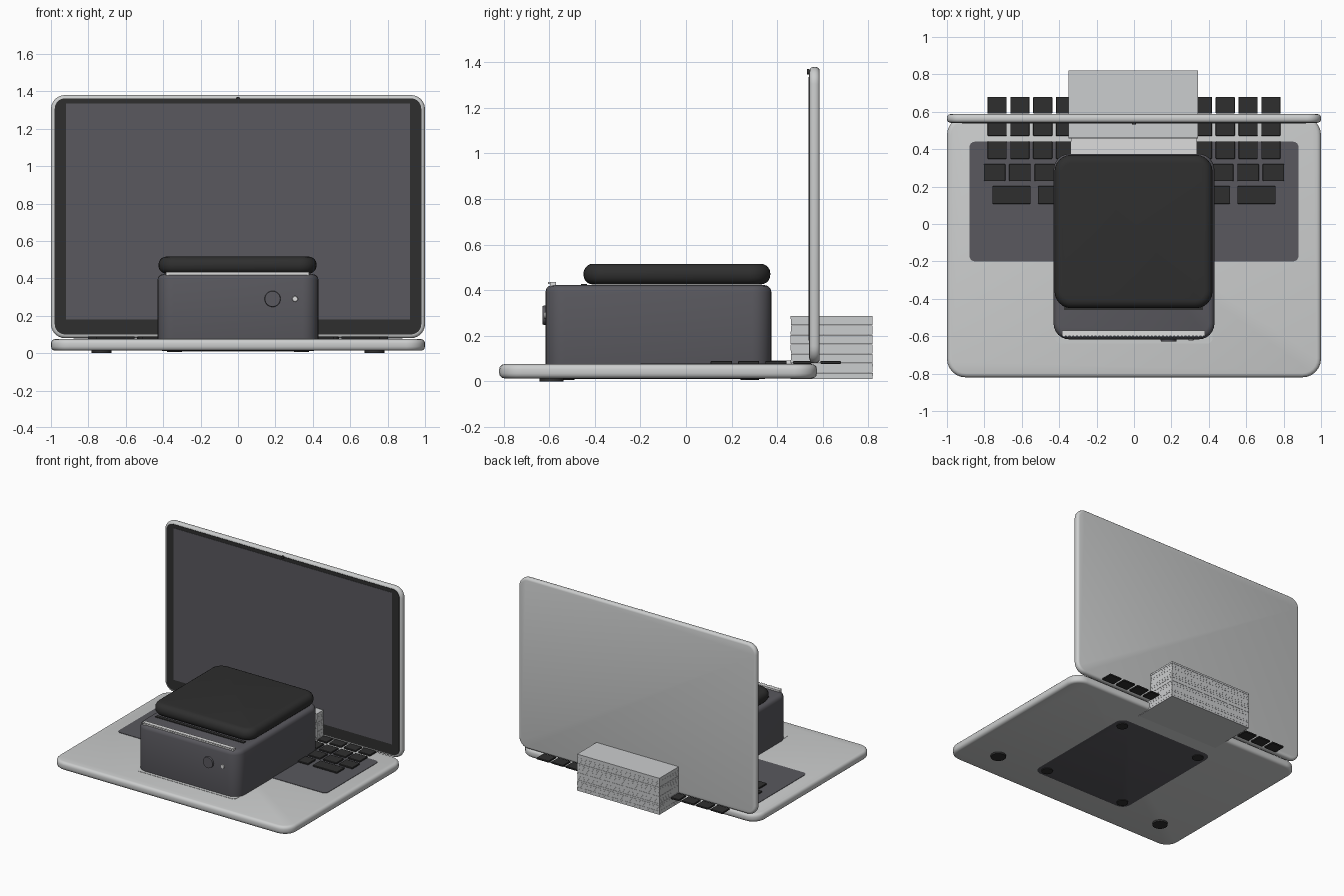
import bpy, bmesh, random
from mathutils import Matrix, Vector

if "Cube" in bpy.data.objects:
    bpy.data.objects.remove(bpy.data.objects["Cube"])
random.seed(4)


def material(name, rgb):
    m = bpy.data.materials.new(name)
    m.use_nodes = True
    colour = (*rgb, 1)
    m.diffuse_color = colour
    m.node_tree.nodes["Principled BSDF"].inputs["Base Color"].default_value = colour
    return m


SILVER = material("silver", (0.6, 0.61, 0.61))
GREY = material("slate grey", (0.1, 0.098, 0.112))
BLACK = material("soft black", (0.028, 0.028, 0.028))
PAPER = material("paper", (0.6, 0.61, 0.62))
WHITE = material("white", (0.72, 0.72, 0.72))


def finish(name, bm, mat):
    bmesh.ops.recalc_face_normals(bm, faces=bm.faces)
    mesh = bpy.data.meshes.new(name)
    bm.to_mesh(mesh)
    bm.free()
    mesh.materials.append(mat)
    ob = bpy.data.objects.new(name, mesh)
    bpy.context.collection.objects.link(ob)
    bpy.ops.object.select_all(action='DESELECT')
    bpy.context.view_layer.objects.active = ob
    ob.select_set(True)
    bpy.ops.object.shade_smooth_by_angle(angle=0.6)
    return ob


def block(name, x, y, z, mat, corner=0, rim=0, axis=2, steps=3):
    """Box from ranges; corner rounds edges along the axis, rim softens both caps."""
    lo, hi = Vector((x[0], y[0], z[0])), Vector((x[1], y[1], z[1]))
    bm = bmesh.new()
    bmesh.ops.create_cube(bm, size=1)
    bmesh.ops.transform(bm, verts=bm.verts, matrix=Matrix.Translation((lo + hi) / 2)
                        @ Matrix.Diagonal((*(hi - lo), 1)))

    def along(e):
        return abs(e.verts[0].co[axis] - e.verts[1].co[axis]) > 1e-5

    if corner:
        bmesh.ops.bevel(bm, geom=[e for e in bm.edges if along(e)], offset=corner,
                        segments=6, profile=0.5, affect='EDGES')
    if rim:
        bmesh.ops.bevel(bm, geom=[e for e in bm.edges if not along(e)], offset=rim,
                        segments=steps, profile=0.5, affect='EDGES')
    return finish(name, bm, mat)


def disc(name, centre, radius, depth, mat, axis='Z', rim=0):
    bm = bmesh.new()
    bmesh.ops.create_cone(bm, cap_ends=True, segments=28, radius1=radius,
                          radius2=radius - rim, depth=depth)
    turn = Matrix.Rotation(1.5708, 4, 'X') if axis == 'Y' else Matrix()
    bmesh.ops.transform(bm, verts=bm.verts, matrix=Matrix.Translation(centre) @ turn)
    return finish(name, bm, mat)


# Laptop base
block("laptop_base", (-1, 1), (-0.82, 0.575), (0.013, 0.075), SILVER, 0.1, 0.022)
block("keyboard_well", (-0.88, 0.88), (-0.2, 0.44), (0.07, 0.078), GREY, 0.03)
block("trackpad", (-0.42, 0.42), (-0.64, -0.24), (0.07, 0.077), SILVER, 0.03)
for side in (-1, 1):
    disc("front_foot", (side * 0.73, -0.59, 0.01), 0.053, 0.02, BLACK)

# Laptop lid with bezel and screen
block("laptop_lid", (-1, 1), (0.542, 0.587), (0.08, 1.38), SILVER, 0.075, 0.018, axis=1)
block("screen_bezel", (-0.98, 0.98), (0.539, 0.546), (0.1, 1.362), BLACK, 0.055, axis=1)
block("screen", (-0.92, 0.92), (0.537, 0.543), (0.18, 1.335), GREY)
disc("camera", (0, 0.537, 1.358), 0.012, 0.012, BLACK, 'Y')


# Keyboard rows
def key(x, y, width, depth):
    block("key", (x - width / 2, x + width / 2), (y - depth / 2, y + depth / 2),
          (0.077, 0.089), BLACK, 0.005, 0.002, steps=1)


for y in (0.635, 0.51, 0.395):
    for i in range(13):
        key((i - 6) * 0.122, y, 0.102, 0.09 if y > 0.6 else 0.094 if y < 0.4 else 0.08)
for i in range(12):
    key((i - 5.5) * 0.1355, 0.275, 0.115, 0.092)
for side in (-1, 1):
    key(side * 0.655, 0.155, 0.205, 0.094)
for i in range(9):
    key((i - 4) * 0.116, 0.155, 0.1, 0.094)

# Printer body sitting through the base
block("printer_body", (-0.43, 0.43), (-0.617, 0.375), (0.011, 0.422), GREY, 0.085, 0.03)
block("printer_lid", (-0.425, 0.42), (-0.45, 0.37), (0.425, 0.516), BLACK, 0.09, 0.042, steps=5)
block("output_slot", (-0.375, 0.37), (-0.46, -0.435), (0.415, 0.428), BLACK)
block("tear_bar", (-0.385, 0.38), (-0.598, -0.57), (0.415, 0.435), WHITE)
for i in range(38):
    x = -0.38 + i * 0.02
    block("tear_tooth", (x, x + 0.01), (-0.605, -0.597), (0.428, 0.435), WHITE)
disc("power_button", (0.185, -0.62, 0.29), 0.044, 0.018, GREY, 'Y', 0.003)
disc("status_light", (0.305, -0.618, 0.29), 0.017, 0.012, WHITE, 'Y', 0.004)
for x in (-0.34, 0.34):
    for y in (-0.53, 0.28):
        disc("printer_foot", (x, y, 0.009), 0.04, 0.008, BLACK)

# Paper pile at the back, with a sheet feeding into the printer
sheets = 20
step = 0.278 / sheets
for i in range(sheets):
    d = random.uniform(0, 0.0025)
    block("paper_sheet", (-0.35 + d, 0.343 - d), (0.458 + d, 0.82 - d),
          (0.01 + i * step, 0.0095 + (i + 1) * step), PAPER)
block("feed_sheet", (-0.337, 0.333), (0.36, 0.465), (0.078, 0.091), WHITE)
